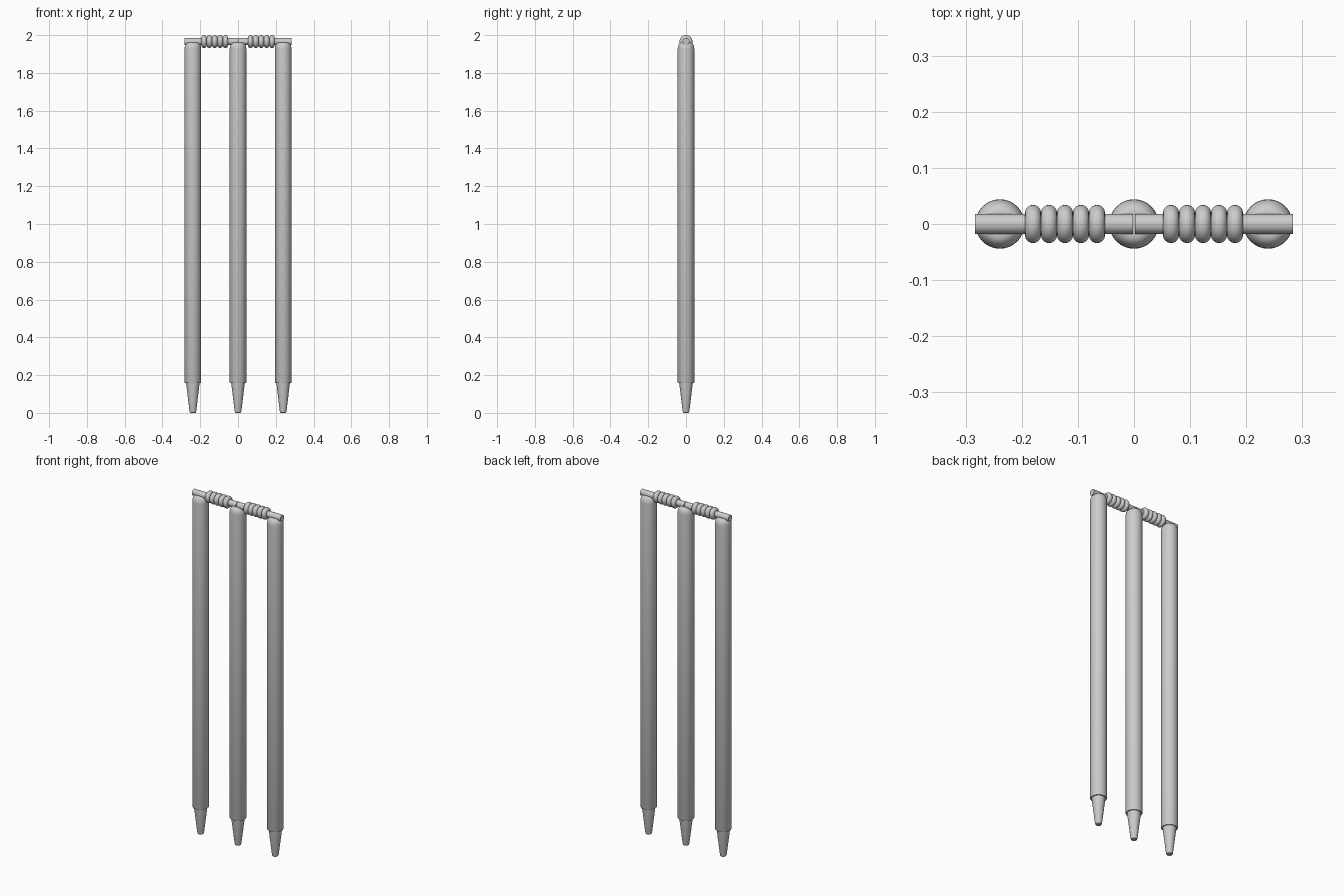
import bpy, bmesh
from math import sin, cos, tau, pi, radians

if "Cube" in bpy.data.objects:
    bpy.data.objects.remove(bpy.data.objects["Cube"])

SIDES = 32


def lathe(name, profile, axis='Z', loc=(0, 0, 0), closed=False):
    """Revolve (radius, height) points around an axis, capping open ends."""
    bm = bmesh.new()
    rings = []
    for r, h in profile:
        ring = []
        for i in range(SIDES):
            a = tau * i / SIDES
            p = (r * cos(a), r * sin(a), h)
            if axis == 'X':
                p = (h, r * cos(a), r * sin(a))
            ring.append(bm.verts.new(p))
        rings.append(ring)
    pairs = list(zip(rings, rings[1:]))
    if closed:
        pairs.append((rings[-1], rings[0]))
    for a, b in pairs:
        for i in range(SIDES):
            j = (i + 1) % SIDES
            bm.faces.new((a[i], a[j], b[j], b[i]))
    if not closed:
        bm.faces.new(rings[0][::-1])
        bm.faces.new(rings[-1])
    bmesh.ops.recalc_face_normals(bm, faces=bm.faces)
    mesh = bpy.data.meshes.new(name)
    bm.to_mesh(mesh)
    bm.free()
    ob = bpy.data.objects.new(name, mesh)
    bpy.context.collection.objects.link(ob)
    ob.location = loc
    bpy.ops.object.select_all(action='DESELECT')
    ob.select_set(True)
    bpy.context.view_layer.objects.active = ob
    bpy.ops.object.shade_smooth_by_angle(angle=radians(35))
    return ob


# Stump profiles: rounded top with a small flat crown, tapered ground spike
R = 0.044
dome = [(0.022 + (R - 0.022) * cos(t * pi / 12), 1.926 + 0.036 * sin(t * pi / 12))
        for t in range(7)]
body = [(0.036, 0.157), (0.042, 0.157), (R, 0.161)] + dome
spike = [(0.012, 0.0), (0.016, 0.003), (0.018, 0.010), (0.036, 0.159)]

for side, x in (("left", -0.239), ("middle", 0.0), ("right", 0.239)):
    lathe(f"{side}_stump", body, loc=(x, 0, 0))
    lathe(f"{side}_stump_spike", spike, loc=(x, 0, 0))

# Bails: thin rods with five turned beads each, mirrored about the centre
BAIL_Z = 1.966
bead = [(0.0198 + 0.0143 * cos(tau * k / 16), 0.0143 * sin(tau * k / 16))
        for k in range(16)]
for side, s in (("left", -1), ("right", 1)):
    lathe(f"{side}_bail_rod", [(0.018, -0.1405), (0.018, 0.1405)], 'X',
          (s * 0.1425, 0, BAIL_Z))
    for n in range(5):
        lathe(f"{side}_bail_bead_{n + 1}", bead, 'X',
              (s * (0.066 + 0.0285 * n), 0, BAIL_Z), closed=True)
